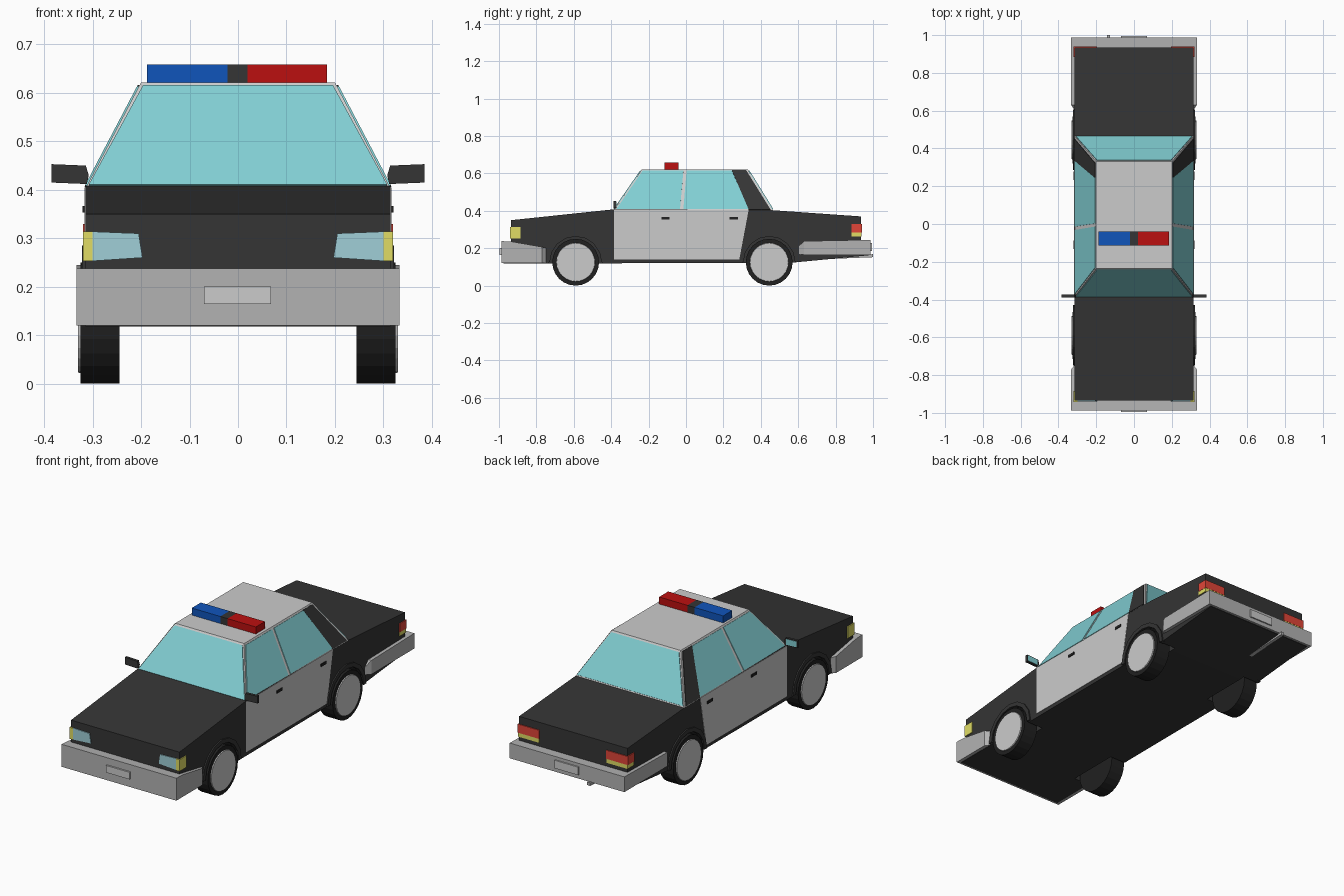
import bpy, bmesh, math
from mathutils import Vector

if "Cube" in bpy.data.objects:
    bpy.data.objects.remove(bpy.data.objects["Cube"])


def material(name, rgb):
    m = bpy.data.materials.new(name)
    m.diffuse_color = (*rgb, 1)
    m.use_nodes = True
    m.node_tree.nodes["Principled BSDF"].inputs["Base Color"].default_value = m.diffuse_color
    return m


BLACK = material("black_paint", (0.035, 0.035, 0.035))
RUBBER = material("rubber", (0.015, 0.015, 0.015))
BUMPER = material("bumper_grey", (0.45, 0.45, 0.45))
GLASS = material("window_glass", (0.22, 0.62, 0.65))
LAMP = material("lamp_glass", (0.35, 0.62, 0.68))
RED = material("red_light", (0.5, 0.005, 0.005))
TAIL = material("tail_red", (0.75, 0.06, 0.04))
BLUE = material("blue_light", (0.005, 0.09, 0.5))
YELLOW = material("yellow_lamp", (0.75, 0.72, 0.13))


def finish(name, bm, mat):
    bmesh.ops.recalc_face_normals(bm, faces=bm.faces)
    me = bpy.data.meshes.new(name)
    bm.to_mesh(me)
    bm.free()
    ob = bpy.data.objects.new(name, me)
    bpy.context.collection.objects.link(ob)
    if mat:
        me.materials.append(mat)
    return ob


def prism(name, pts, vec, mat=None):
    """Extrude a polygon along a vector."""
    bm = bmesh.new()
    f = bm.faces.new([bm.verts.new(p) for p in pts])
    ext = bmesh.ops.extrude_face_region(bm, geom=[f], use_keep_orig=True)
    vs = [g for g in ext["geom"] if isinstance(g, bmesh.types.BMVert)]
    bmesh.ops.translate(bm, verts=vs, vec=Vector(vec))
    return finish(name, bm, mat)


def box(name, x, y, z, mat=None):
    pts = [(x[0], y[0], z[0]), (x[1], y[0], z[0]), (x[1], y[1], z[0]), (x[0], y[1], z[0])]
    return prism(name, pts, (0, 0, z[1] - z[0]), mat)


def loft(name, rings, mat=None):
    """Skin a row of four-cornered rings and cap both ends."""
    bm = bmesh.new()
    rows = [[bm.verts.new(p) for p in r] for r in rings]
    for a, b in zip(rows, rows[1:]):
        for i in range(4):
            j = (i + 1) % 4
            bm.faces.new((a[i], a[j], b[j], b[i]))
    bm.faces.new(rows[0])
    bm.faces.new(rows[-1])
    return finish(name, bm, mat)


def disc(name, x0, x1, y, z, r0, r1, mat=None, seg=24):
    """Cylinder or cone frustum along x."""
    bm = bmesh.new()
    rows = [[bm.verts.new((x, y + r * math.cos(t), z + r * math.sin(t)))
             for t in (2 * math.pi * i / seg for i in range(seg))]
            for x, r in ((x0, r0), (x1, r1))]
    for i in range(seg):
        j = (i + 1) % seg
        bm.faces.new((rows[0][i], rows[0][j], rows[1][j], rows[1][i]))
    bm.faces.new(rows[0])
    bm.faces.new(rows[1])
    return finish(name, bm, mat)


SIDES = (("left", -1), ("right", 1))
AXLES = (("front", -0.59), ("rear", 0.445))

# Lower body from a side profile
profile = [(-0.975, 0.118), (-0.975, 0.2), (-0.935, 0.2), (-0.935, 0.35), (-0.385, 0.408),
           (0.465, 0.403), (0.935, 0.37), (0.935, 0.2), (0.975, 0.2), (0.975, 0.162), (0.56, 0.122)]
body = prism("body", [(-0.315, y, z) for y, z in profile], (0.63, 0, 0), BLACK)

# Wheels, wheel wells and arch lips
for side, s in SIDES:
    for end, y in AXLES:
        tag = f"{end}_{side}"
        well = disc(f"well_cutter_{tag}", s * 0.225, s * 0.4, y, 0.125, 0.142, 0.142, None, 16)
        well.hide_render = True
        well.hide_set(True)
        cut = body.modifiers.new("well", 'BOOLEAN')
        cut.operation = 'DIFFERENCE'
        cut.object = well
        cut.solver = 'EXACT'
        disc(f"tyre_{tag}", s * 0.245, s * 0.325, y, 0.125, 0.125, 0.125, RUBBER)
        disc(f"hubcap_{tag}", s * 0.31, s * 0.33, y, 0.125, 0.108, 0.102)
        arc = [math.pi * i / 8 for i in range(9)]
        rim = [(y + 0.16 * math.cos(a), 0.125 + 0.16 * math.sin(a)) for a in arc]
        rim += [(y + 0.138 * math.cos(a), 0.125 + 0.138 * math.sin(a)) for a in reversed(arc)]
        prism(f"arch_{tag}", [(s * 0.3, py, pz) for py, pz in rim], (s * 0.022, 0, 0), BLACK)

# Bumpers: stations of (y, half width, bottom, top)
bumpers = {
    "front_bumper": [(-0.987, .333, .12, .238), (-0.93, .333, .12, .235),
                     (-0.77, .333, .12, .207), (-0.745, .313, .12, .2)],
    "rear_bumper": [(0.6, .313, .17, .205), (0.63, .333, .165, .238), (0.987, .333, .165, .245)],
}
for name, st in bumpers.items():
    loft(name, [[(-w, y, a), (w, y, a), (w, y, b), (-w, y, b)] for y, w, a, b in st], BUMPER)
box("front_plate", (-0.07, 0.068), (-0.996, -0.98), (0.164, 0.201))
box("rear_plate", (-0.07, 0.068), (0.98, 0.994), (0.186, 0.228))

# Cabin shell with roof
loft("cabin", [[(-.315, -.385, .403), (.315, -.385, .403), (.315, .465, .403), (-.315, .465, .403)],
               [(-.2, -.235, .622), (.2, -.235, .622), (.2, .33, .622), (-.2, .33, .622)]])

# Windscreen and rear window
for name, yb, yt, d in (("windscreen", -.382, -.241, -1), ("rear_window", .462, .335, 1)):
    prism(name, [(-.308, yb, .408), (.308, yb, .408), (.196, yt, .613), (-.196, yt, .613)],
          (0, d * 0.004, 0.003), GLASS)

# Side windows and dark rear pillars lie on the sloping cabin side
panels = {
    "front_window": ([(-.372, .408), (-.032, .408), (-.014, .613), (-.232, .613)], GLASS),
    "rear_side_window": ([(-.014, .408), (.335, .408), (.245, .613), (.003, .613)], GLASS),
    "rear_pillar": ([(.335, .405), (.452, .405), (.322, .615), (.245, .615)], BLACK),
}
door = [(-.385, .14), (.285, .14), (.335, .405), (-.385, .405)]
for side, s in SIDES:
    for name, (pts, mat) in panels.items():
        prism(f"{name}_{side}",
              [(s * (.314 - (z - .403) * .115 / .219), y, z) for y, z in pts],
              (s * 0.004, 0, 0.002), mat)
    # Doors and handles
    prism(f"doors_{side}", [(s * .305, y, z) for y, z in door], (s * .012, 0, 0))
    for end, y in (("front", -.11), ("rear", .255)):
        box(f"{end}_door_handle_{side}", sorted((s * .31, s * .321)),
            (y - .022, y + .022), (.353, .367), RUBBER)
    # Wing mirrors
    shape = [(.308, .43), (.314, .45), (.385, .453), (.385, .415), (.312, .412)]
    prism(f"mirror_{side}", [(s * x, -.388, z) for x, z in shape], (0, .014, 0), BLACK)
    prism(f"mirror_glass_{side}", [(s * x, -.375, z) for x, z in
                                   ((.32, .446), (.381, .449), (.381, .419), (.32, .416))],
          (0, .003, 0), GLASS)
    # Headlights, corner markers and tail lights
    prism(f"headlight_{side}", [(s * x, -.93, z) for x, z in
                                ((.205, .31), (.302, .314), (.302, .253), (.197, .26))],
          (0, -.009, 0), LAMP)
    for p in [(f"corner_lamp_{side}", (.3, .32), (-.942, -.885), (.253, .314), YELLOW),
              (f"tail_light_{side}", (.195, .32), (.885, .94), (.285, .33), TAIL),
              (f"reverse_light_{side}", (.195, .319), (.885, .939), (.264, .285), YELLOW)]:
        box(p[0], sorted((s * p[1][0], s * p[1][1])), *p[2:])

# Roof light bar
for name, x, mat in (("light_bar_blue", (-.188, -.022), BLUE),
                     ("light_bar_middle", (-.022, .02), BLACK),
                     ("light_bar_red", (.02, .184), RED)):
    box(name, x, (-.115, -.04), (.62, .659), mat)

# Exhaust pipe
loft("exhaust_pipe", [[(-.135 + a * .009, y, z + b * .008) for a, b in
                       ((-1, -1), (1, -1), (1, 1), (-1, 1))]
                      for y, z in ((.57, .135), (.8, .152), (1.0, .16))], BUMPER)
